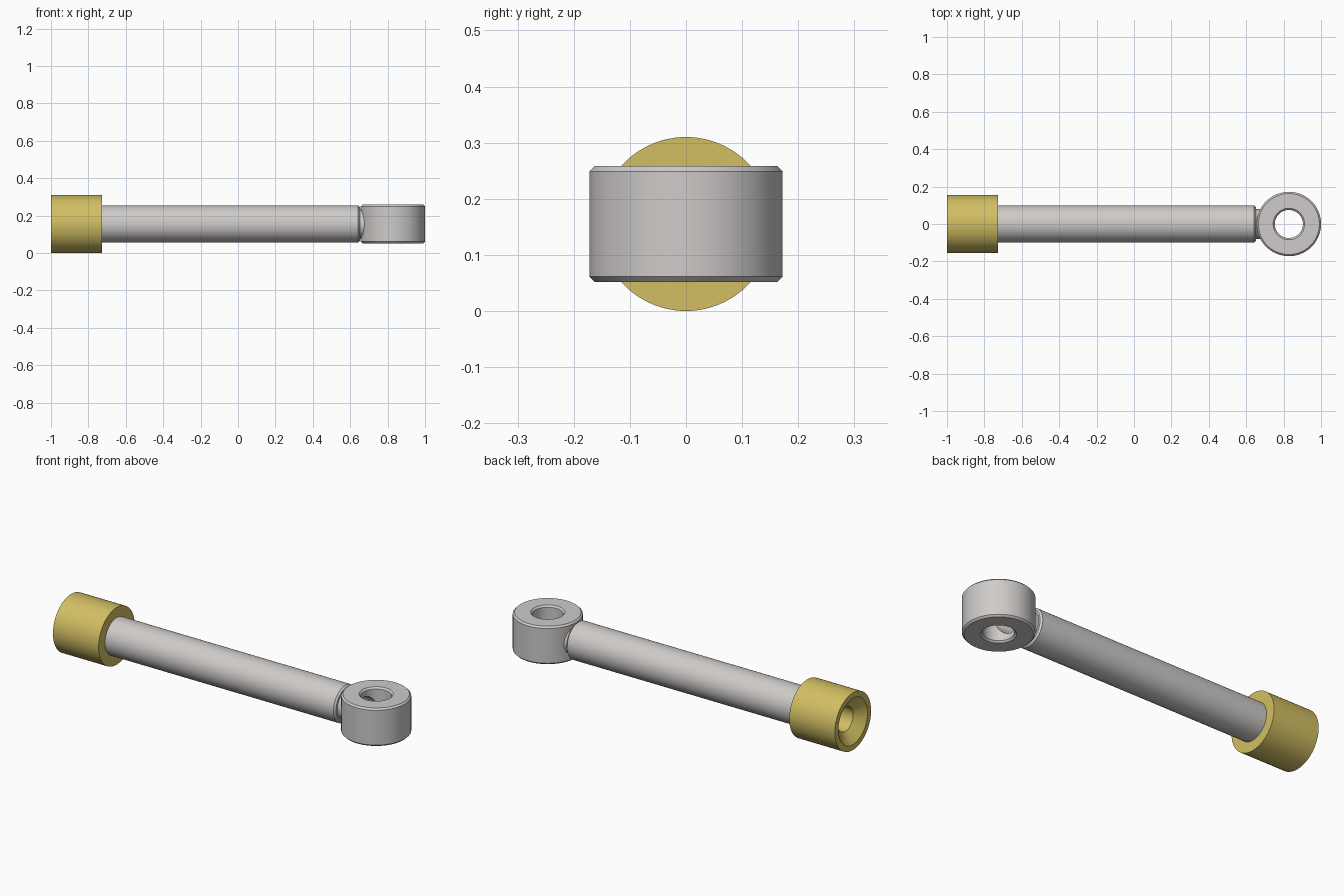
import bpy
import bmesh
import math
from mathutils import Matrix

AXIS_Z = 0.155      # height of the rod axis
EYE_X = 0.828       # centre of the eye ring
BORE = 0.066        # passage through cap, rod and neck

cube = bpy.data.objects.get("Cube")
if cube:
    bpy.data.objects.remove(cube, do_unlink=True)


def make_material(name, rgb):
    mat = bpy.data.materials.new(name)
    mat.use_nodes = True
    color = (*rgb, 1.0)
    mat.diffuse_color = color
    mat.node_tree.nodes["Principled BSDF"].inputs["Base Color"].default_value = color
    return mat


def lathe(name, profile, mat, along_x=True, centre_x=0.0, steps=96):
    """Revolve a closed (position, radius) profile around the x or z axis."""
    bm = bmesh.new()
    rings = []
    for pos, radius in profile:
        if radius == 0:
            rings.append([bm.verts.new((0, 0, pos))] * steps)
            continue
        rings.append([bm.verts.new((radius * math.cos(math.tau * i / steps),
                                    radius * math.sin(math.tau * i / steps), pos))
                      for i in range(steps)])
    for a, b in zip(rings, rings[1:] + rings[:1]):
        for i in range(steps):
            j = (i + 1) % steps
            corners = list(dict.fromkeys((a[i], a[j], b[j], b[i])))
            if len(corners) > 2:
                bm.faces.new(corners)
    bmesh.ops.recalc_face_normals(bm, faces=bm.faces)
    if along_x:
        bm.transform(Matrix.Rotation(math.pi / 2, 4, 'Y'))
    bm.transform(Matrix.Translation((centre_x, 0, AXIS_Z)))
    mesh = bpy.data.meshes.new(name)
    bm.to_mesh(mesh)
    bm.free()
    mesh.materials.append(mat)
    obj = bpy.data.objects.new(name, mesh)
    bpy.context.collection.objects.link(obj)
    return obj


def select_only(obj):
    bpy.ops.object.select_all(action='DESELECT')
    obj.select_set(True)
    bpy.context.view_layer.objects.active = obj


def boolean(obj, tool, operation):
    """Apply a boolean and discard its helper object."""
    tool.hide_render = True
    mod = obj.modifiers.new(operation.title(), 'BOOLEAN')
    mod.object = tool
    mod.operation = operation
    mod.solver = 'EXACT'
    select_only(obj)
    bpy.ops.object.modifier_apply(modifier=mod.name)
    bpy.data.objects.remove(tool, do_unlink=True)


steel = make_material("steel grey", (0.62, 0.60, 0.585))
brass = make_material("brass yellow", (0.64, 0.52, 0.125))

# Brass end cap with a countersunk mouth
cap = lathe("end_cap", [(-1.0, 0.125), (-1.0, 0.155), (-0.727, 0.155),
                        (-0.727, BORE), (-0.955, BORE)], brass)

# Hollow rod with a chamfered end
rod = lathe("rod", [(-0.727, BORE), (-0.727, 0.1), (0.642, 0.1),
                    (0.651, 0.091), (0.651, BORE)], steel)

# Eye ring with chamfered edges
H, C = 0.103, 0.009
eye = lathe("eye_ring", [(-H, 0.084), (-H, 0.172 - C), (C - H, 0.172),
                         (H - C, 0.172), (H, 0.172 - C), (H, 0.084),
                         (H - C, 0.075), (C - H, 0.075)],
            steel, along_x=False, centre_x=EYE_X)

# Neck joining the rod to the ring, then the passage into the eye
neck = lathe("neck", [(0.651, 0), (0.651, 0.08), (0.71, 0.08), (0.71, 0)], steel)
boolean(eye, neck, 'UNION')
passage = lathe("passage_cutter", [(0.6, 0), (0.6, BORE), (EYE_X, BORE), (EYE_X, 0)], steel)
boolean(eye, passage, 'DIFFERENCE')

# Smooth round walls, crisp edges
for part in (cap, rod, eye):
    select_only(part)
    bpy.ops.object.shade_smooth_by_angle(angle=math.radians(30))
